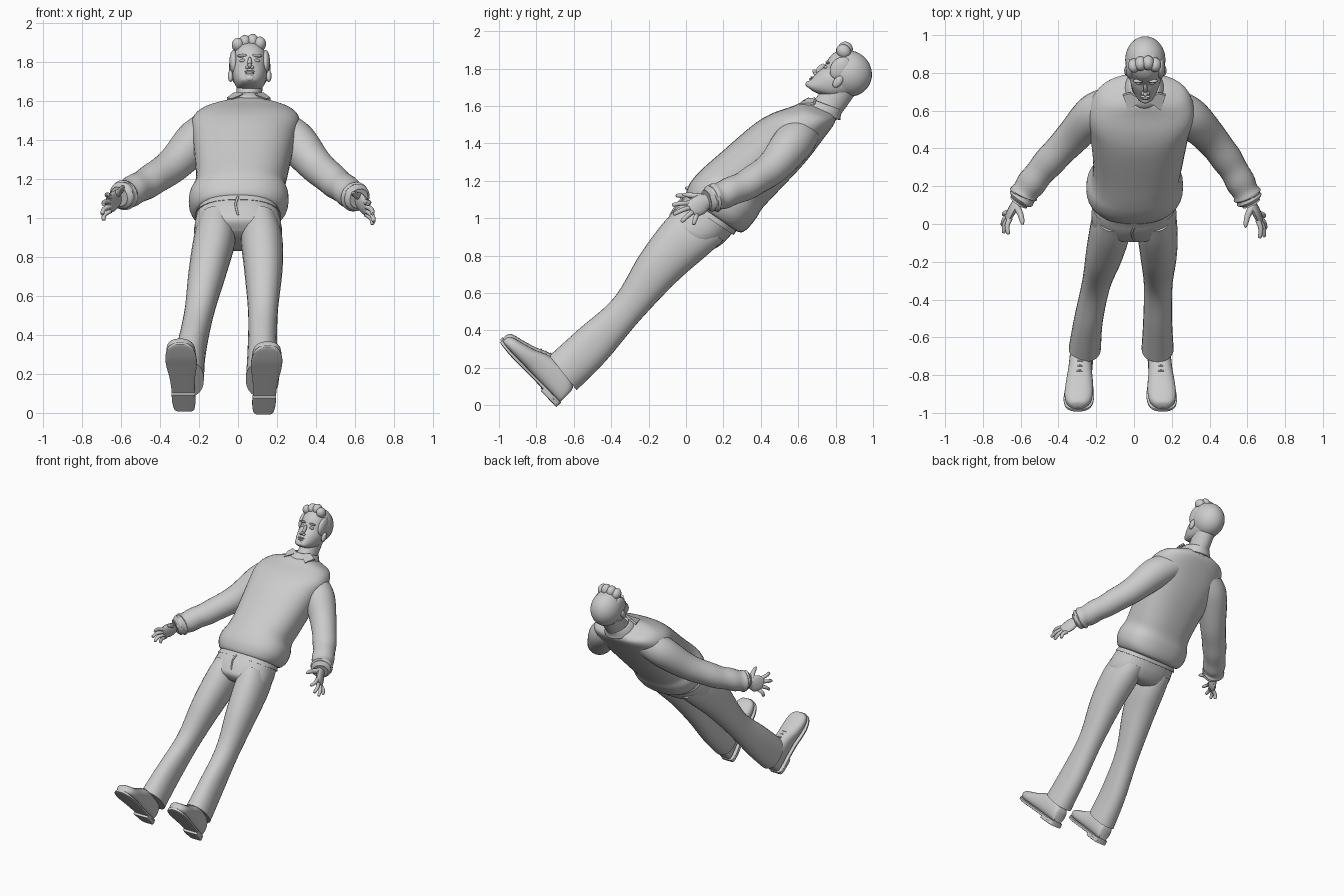
import bpy, bmesh, math
from mathutils import Vector, Matrix

grey = bpy.data.materials.new("plain_grey")
grey.diffuse_color = (0.6, 0.6, 0.6, 1)


def finish(name, bm, angle=40):
    bmesh.ops.recalc_face_normals(bm, faces=bm.faces)
    me = bpy.data.meshes.new(name)
    bm.to_mesh(me)
    bm.free()
    ob = bpy.data.objects.new(name, me)
    bpy.context.collection.objects.link(ob)
    me.materials.append(grey)
    bpy.ops.object.select_all(action='DESELECT')
    ob.select_set(True)
    bpy.context.view_layer.objects.active = ob
    bpy.ops.object.shade_smooth_by_angle(angle=math.radians(angle))
    return ob


def spline(rows, steps):
    """Smooth rows of numbers by Catmull-Rom interpolation."""
    out, n = [], len(rows)
    for i in range(n - 1):
        p = [rows[max(0, min(n - 1, i + k))] for k in (-1, 0, 1, 2)]
        for s in range(steps):
            t = s / steps
            out.append([b + .5 * t * (c - a + t * (2*a - 5*b + 4*c - d + t * (3*(b - c) + d - a)))
                        for a, b, c, d in zip(*p)])
    return out + [list(rows[-1])]


def skin(name, rings, caps=True):
    bm = bmesh.new()
    vs = [[bm.verts.new(p) for p in r] for r in rings]
    n = len(vs[0])
    for a, b in zip(vs, vs[1:]):
        for i in range(n):
            bm.faces.new((a[i], a[(i+1) % n], b[(i+1) % n], b[i]))
    if caps:
        bm.faces.new(vs[0])
        bm.faces.new(vs[-1])
    return finish(name, bm)


def loft(name, rows, steps=5, power=2.0, n=28, caps=True):
    """Rows: centre x, half width, front y, front z, back y, back z."""
    rings = []
    for x, w, fy, fz, by, bz in spline(rows, steps):
        ring = []
        for k in range(n):
            c, s = math.cos(math.tau*k/n), math.sin(math.tau*k/n)
            c = math.copysign(abs(c) ** (2/power), c)
            s = math.copysign(abs(s) ** (2/power), s)
            ring.append((x + w*c, (fy+by)/2 + s*(fy-by)/2, (fz+bz)/2 + s*(fz-bz)/2))
        rings.append(ring)
    return skin(name, rings, caps)


def tube(name, rows, steps=4, n=12, fold=0.0):
    """Rows: x, y, z, radius."""
    pts = spline(rows, steps)
    rings = []
    for i, (x, y, z, r) in enumerate(pts):
        t = (Vector(pts[min(i+1, len(pts)-1)][:3]) - Vector(pts[max(i-1, 0)][:3])).normalized()
        a = t.cross(Vector((0, 0, 1))).normalized()
        b = a.cross(t)
        f = i / len(pts)
        ring = []
        for k in range(n):
            g = math.tau*k/n
            q = r * (1 + fold * max(0, f - .3) * math.sin(f*45 + 1.2*math.sin(g)))
            ring.append(Vector((x, y, z)) + q*(a*math.cos(g) + b*math.sin(g)))
        rings.append(ring)
    return skin(name, rings)


# Head frame: u up through the crown, f out through the face
HX = .06
U, F = Vector((0, .62, .785)), Vector((0, -.785, .62))
HO = Vector((HX, .83, 1.76))


def hp(u, f, x=0):
    return HO + U*u + F*f + Vector((x, 0, 0))


def blob(name, u, f, x, ru, rf, rx, cut=None):
    m = Matrix.Translation(hp(u, f, x)) @ Matrix((Vector((1, 0, 0))*rx, F*rf, U*ru)).transposed().to_4x4()
    bm = bmesh.new()
    bmesh.ops.create_uvsphere(bm, u_segments=28, v_segments=18, radius=1, matrix=m)
    if cut:
        co, no = cut
        bmesh.ops.bisect_plane(bm, geom=bm.verts[:]+bm.edges[:]+bm.faces[:], plane_co=co,
                               plane_no=no, clear_inner=True)
        bmesh.ops.holes_fill(bm, edges=[e for e in bm.edges if e.is_boundary])
    return finish(name, bm)


# Sweater body with ribbed hem
loft("sweater_body", [
    (0, .19, .03, 1.09, .27, .93), (0, .225, .00, 1.12, .3, .925), (.002, .252, .015, 1.175, .335, .95),
    (.005, .254, .05, 1.225, .375, 1.0), (.01, .232, .10, 1.275, .41, 1.055), (.02, .236, .18, 1.345, .475, 1.125),
    (.03, .262, .36, 1.50, .63, 1.29), (.04, .278, .46, 1.56, .735, 1.425),
    (.045, .235, .56, 1.595, .79, 1.50), (.05, .15, .61, 1.615, .80, 1.535), (.055, .085, .64, 1.62, .80, 1.55)],
    power=2.4, n=40)

# Trouser seat, waistband and fly flap
loft("trouser_seat", [
    (0, .205, .04, 1.14, .29, .97), (0, .215, -.03, 1.085, .24, .91), (0, .225, -.075, 1.03, .19, .86),
    (0, .215, -.095, .985, .13, .83), (0, .14, -.07, .93, .06, .84)], power=2.4)
loft("waistband", [(0, .208, 0, 1.118, .275, .94), (0, .222, -.022, 1.095, .255, .91)],
     power=2.4, steps=2)
tube("fly_seam", [(.0, -.02, 1.108, .006), (-.012, -.05, 1.07, .006), (.0, -.085, 1.015, .005)])

# Sleeves
for side, path in (("right", [(.17, .64, 1.475, .09), (.285, .57, 1.4, .108), (.4, .46, 1.27, .09),
                              (.51, .315, 1.175, .08), (.585, .18, 1.12, .074), (.605, .14, 1.105, .072),
                              (.62, .11, 1.095, .052)]),
                   ("left", [(-.1, .64, 1.475, .09), (-.205, .585, 1.405, .108), (-.335, .45, 1.27, .09),
                             (-.475, .3, 1.175, .08), (-.57, .18, 1.125, .074), (-.59, .145, 1.115, .072),
                             (-.61, .115, 1.105, .052)])):
    tube("sleeve_" + side, path, steps=7, n=24, fold=.14)

# Hands
for side, sx in (("right", 1), ("left", -1)):
    def hand(x, y, z):
        k = (.13 - y) / .2 if sx < 0 else 0
        return sx*x, y + .02*k, z + .05*k
    palm = []
    for x, w, fy, fz, by, bz in [(.61, .024, .13, 1.125, .16, 1.07), (.62, .026, .10, 1.13, .13, 1.06),
                                 (.64, .025, .055, 1.12, .10, 1.025), (.66, .02, .01, 1.09, .06, 1.01),
                                 (.665, .012, .0, 1.08, .05, 1.01)]:
        a, b = hand(x, fy, fz), hand(x, by, bz)
        palm.append((a[0], w, a[1], a[2], b[1], b[2]))
    loft("palm_" + side, palm, n=16, steps=4)
    tips = [(.665, -.075, 1.07), (.69, -.068, 1.02), (.697, -.025, .98), (.69, .04, .965)]
    for i, tip in enumerate(tips):
        t = .12 + i*.25
        base = Vector((.655, .015 + .05*t, 1.09 - .08*t))
        mid = base.lerp(Vector(tip), .5) + Vector((.012, 0, .004))
        end = mid.lerp(Vector(tip), .88)
        tube(f"finger_{side}_{i}", [(*hand(*base), .014), (*hand(*mid), .0125),
                                    (*hand(*end), .010), (*hand(*tip), .003)], steps=3, n=10)
    tube("thumb_" + side, [(*hand(.625, .09, 1.11), .02), (*hand(.602, .045, 1.12), .016),
                           (*hand(.592, .0, 1.125), .012), (*hand(.59, -.02, 1.125), .004)], steps=3, n=10)

# Trouser legs and shoes
SA, SN = Vector((0, -.7, .714)), Vector((0, .714, .7))
for side, xs, heel, toe, dz in (("right", (.115, .122, .13, .128, .125, .125), .13, .152, 0),
                                ("left", (-.115, -.122, -.155, -.2, -.24, -.26), -.275, -.297, .015)):
    shape = [(.09, -.04, 1.06, .20, .88), (.107, -.13, .965, .11, .80), (.098, -.25, .80, -.05, .66),
             (.076, -.385, .575, -.25, .45), (.076, -.575, .405, -.43, .235), (.085, -.73, .265, -.585, .08)]
    legs = [(x, *s) for x, s in zip(xs, shape)]
    x, w, a, b, c, d = legs[-1]
    loft("trouser_leg_" + side, legs, steps=7, power=2.2)
    org = Vector((0, -.685, .005 + dz))

    def shoe_rows(rows):
        out = []
        for s, w, low, top in rows:
            hi, lo = org + SA*s + SN*top, org + SA*s + SN*low
            out.append((heel + (toe-heel)*s/.45, w, hi.y, hi.z, lo.y, lo.z))
        return out
    loft("shoe_upper_" + side, shoe_rows([
        (.0, .035, .015, .10), (.012, .048, .012, .125), (.05, .056, .012, .15), (.13, .06, .012, .165),
        (.22, .064, .012, .148), (.29, .072, .012, .118), (.36, .075, .012, .096), (.41, .066, .014, .083),
        (.437, .045, .018, .07), (.447, .02, .025, .05)]), power=2.5)
    loft("shoe_sole_" + side, shoe_rows([
        (-.006, .03, 0, .02), (.006, .049, 0, .02), (.05, .06, 0, .02), (.13, .06, 0, .02), (.22, .066, 0, .02),
        (.30, .078, 0, .02), (.36, .080, 0, .02), (.41, .070, .004, .022), (.44, .048, .008, .026),
        (.453, .018, .012, .03)]), power=6)
    loft("shoe_heel_" + side, shoe_rows([(-.004, .04, -.016, .01), (.01, .052, -.016, .01),
                                         (.06, .06, -.016, .01), (.115, .06, -.016, .01)]), power=6)
    # Laces across the instep
    for i in range(3):
        s = .21 + i*.026
        xc = heel + (toe-heel)*s/.45
        p = [org + SA*s + SN*(.152 - (s-.21)*.42 - abs(k)*.012) + Vector((xc + k*.026, 0, 0)) for k in (-1, 0, 1)]
        tube(f"lace_{side}_{i}", [(*q, .005) for q in p], steps=3, n=8)

# Neck and shirt collar
loft("neck", [(.055, .075, .63, 1.58, .79, 1.51), (.057, .066, .70, 1.65, .85, 1.585),
              (.06, .068, .745, 1.72, .905, 1.665)])
col = loft("shirt_collar", [(.055, .108, .605, 1.605, .825, 1.525), (.055, .098, .622, 1.628, .828, 1.55),
                            (.056, .078, .655, 1.645, .838, 1.575)], steps=3, caps=False)
mod = col.modifiers.new("thickness", 'SOLIDIFY')
mod.thickness = .012
for s in (-1, 1):
    bm = bmesh.new()
    pts = [(.012, .655, 1.642), (.075, .69, 1.645), (.112, .68, 1.618), (.088, .60, 1.612)]
    f = bm.faces.new([bm.verts.new((.055 + s*x, y, z)) for x, y, z in pts])
    flap = bmesh.ops.extrude_face_region(bm, geom=[f])['geom']
    for v in flap:
        if isinstance(v, bmesh.types.BMVert):
            v.co += Vector((0, .008, -.012))
    finish("collar_point", bm)

# Head
rows = []
for u, w, f1, f2 in [(-.158, .022, .112, .07), (-.147, .045, .122, .03), (-.11, .07, .117, -.05),
                     (-.06, .085, .112, -.095), (-.02, .089, .103, -.12), (.02, .092, .11, -.132),
                     (.06, .092, .11, -.135), (.1, .083, .095, -.125), (.135, .055, .06, -.085),
                     (.148, .02, .01, -.04)]:
    a, b = hp(u, f1), hp(u, f2)
    rows.append((HX, w, a.y, a.z, b.y, b.z))
loft("head", rows, power=2.2, n=32)

# Hair cap above a slanted hairline, with swept front locks
line = (hp(.08, .10) - hp(-.105, -.06)).normalized()
blob("hair_cap", .035, -.022, 0, .122, .127, .107, (hp(.08, .10), line.cross(Vector((-1, 0, 0)))
     if line.cross(Vector((-1, 0, 0))).dot(U) > 0 else line.cross(Vector((1, 0, 0)))))
for i, (x, u, r) in enumerate([(-.06, .105, .034), (-.025, .122, .036), (.015, .128, .038), (.052, .112, .036)]):
    blob(f"front_lock_{i}", u, .072, x, r, .04, .032)
for s in (-1, 1):
    blob("side_hair", .03, .03, s*.082, .065, .05, .022)
    blob("ear", -.035, -.005, s*.098, .036, .022, .014)
    blob("brow", .012, .102, s*.038, .008, .012, .026)
    blob("eye", -.014, .093, s*.037, .009, .012, .016)
    blob("nostril", -.076, .116, s*.012, .009, .012, .010)
# Nose, lips and chin
blob("nose_bridge", -.042, .112, 0, .036, .016, .011)
blob("nose_tip", -.070, .122, 0, .012, .017, .011)
blob("upper_lip", -.103, .116, 0, .006, .010, .026)
blob("lower_lip", -.115, .116, 0, .007, .010, .022)
blob("chin", -.142, .110, 0, .017, .017, .026)
